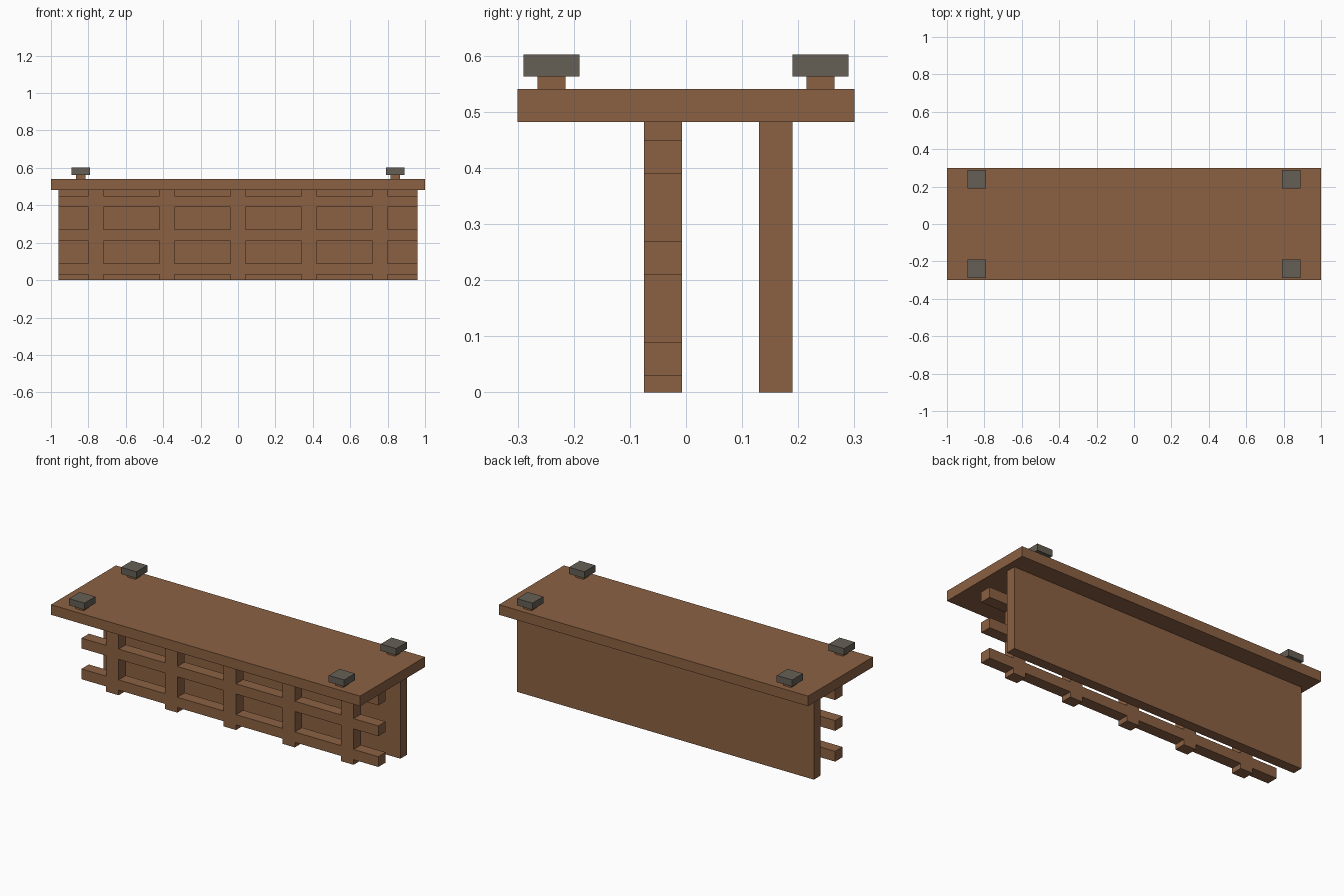
import bpy, bmesh

cube = bpy.data.objects.get("Cube")
if cube:
    bpy.data.objects.remove(cube, do_unlink=True)


def material(name, rgb):
    mat = bpy.data.materials.new(name)
    mat.use_nodes = True
    colour = (*rgb, 1)
    mat.diffuse_color = colour
    mat.node_tree.nodes["Principled BSDF"].inputs["Base Color"].default_value = colour
    return mat


WOOD = material("brown wood", (0.26, 0.12, 0.055))
STONE = material("dark grey", (0.13, 0.114, 0.089))


def finish(name, bm, mat):
    mesh = bpy.data.meshes.new(name)
    bmesh.ops.recalc_face_normals(bm, faces=bm.faces)
    bm.to_mesh(mesh)
    bm.free()
    mesh.materials.append(mat)
    obj = bpy.data.objects.new(name, mesh)
    bpy.context.collection.objects.link(obj)
    return obj


def box(name, x, y, z, mat):
    """Box from (low, high) ranges on each axis."""
    bm = bmesh.new()
    bmesh.ops.create_cube(bm, size=1)
    for v in bm.verts:
        v.co = [lo + (c + 0.5) * (hi - lo) for c, (lo, hi) in zip(v.co, (x, y, z))]
    return finish(name, bm, mat)


# Table top and solid back panel
TOP_LOW, TOP_HIGH = 0.482, 0.541
box("top_board", (-1, 1), (-0.3, 0.3), (TOP_LOW, TOP_HIGH), WOOD)
box("back_panel", (-0.96, 0.96), (0.13, 0.19), (0, TOP_LOW), WOOD)

# Front lattice: five uprights crossed by three rails, joined as one solid
FRONT, BACK, END = -0.075, -0.007, 0.96
uprights = [(c - 0.04, c + 0.04) for c in (-0.76, -0.38, 0, 0.38, 0.76)]
rails = [(c - 0.03, c + 0.03) for c in (0.06, 0.24, 0.42)]
xs = [-END] + [x for bar in uprights for x in bar] + [END]
zs = [0] + [z for bar in rails for z in bar] + [TOP_LOW]

bm = bmesh.new()
grid = [[bm.verts.new((x, FRONT, z)) for z in zs] for x in xs]
for i in range(len(xs) - 1):
    for j in range(len(zs) - 1):
        if i % 2 or j % 2:  # odd columns are uprights, odd rows are rails
            bm.faces.new((grid[i][j], grid[i + 1][j], grid[i + 1][j + 1], grid[i][j + 1]))
bmesh.ops.delete(bm, geom=[v for v in bm.verts if not v.link_faces], context='VERTS')
extruded = bmesh.ops.extrude_face_region(bm, geom=bm.faces[:], use_keep_orig=True)
for v in extruded["geom"]:
    if isinstance(v, bmesh.types.BMVert):
        v.co.y = BACK
finish("front_lattice", bm, WOOD)

# Corner pegs with square caps
for side, sx in (("right", -1), ("left", 1)):
    for end, sy in (("front", -1), ("back", 1)):
        cx, cy = sx * 0.84, sy * 0.24
        for part, r, z, mat in (("peg", 0.025, (TOP_HIGH, 0.563), WOOD),
                                ("cap", 0.05, (0.563, 0.602), STONE)):
            box(f"{end}_{side}_{part}", (cx - r, cx + r), (cy - r, cy + r), z, mat)
